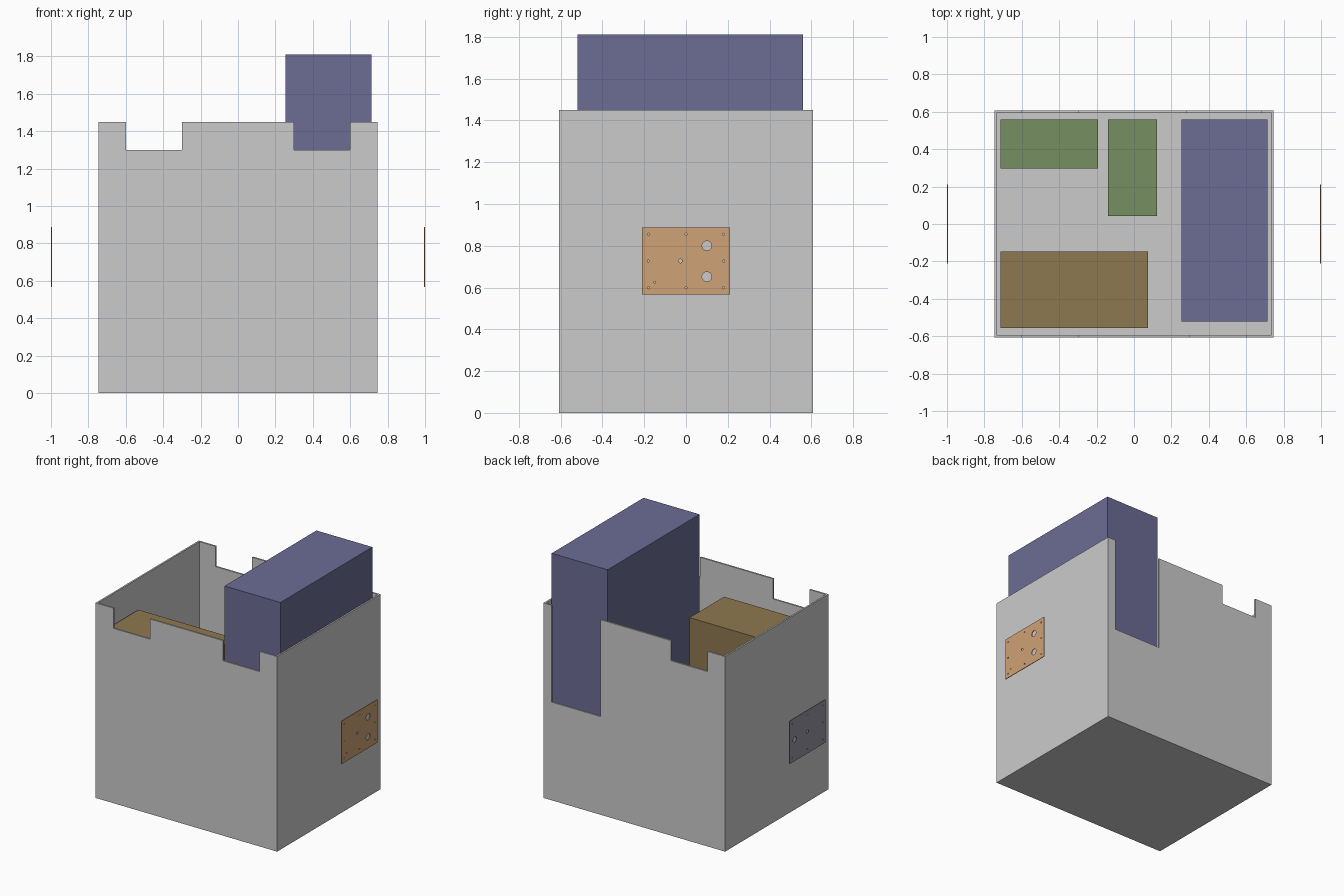
import bpy, math

if "Cube" in bpy.data.objects:
    bpy.data.objects.remove(bpy.data.objects["Cube"])

GREY_BLUE = (0.30, 0.30, 0.36, 1)
COPPER = (0.62, 0.36, 0.18, 1)
BLUE = (0.15, 0.15, 0.30, 1)
GREEN = (0.18, 0.28, 0.12, 1)
BROWN = (0.27, 0.19, 0.08, 1)


def paint(obj, name, color):
    mat = bpy.data.materials.get(name) or bpy.data.materials.new(name)
    mat.diffuse_color = color
    mat.use_nodes = True
    mat.node_tree.nodes["Principled BSDF"].inputs["Base Color"].default_value = mat.diffuse_color
    obj.data.materials.append(mat)


def box(name, x, y, z):
    """Box from (min, max) ranges."""
    bpy.ops.mesh.primitive_cube_add(size=1)
    obj = bpy.context.object
    obj.name = name
    for v in obj.data.vertices:
        v.co = [r[0] + (c + 0.5) * (r[1] - r[0]) for c, r in zip(v.co, (x, y, z))]
    return obj


def drill(x, y, z, r):
    """Cylinder cutter along x."""
    bpy.ops.mesh.primitive_cylinder_add(vertices=24, radius=r, depth=0.1,
                                        location=(x, y, z),
                                        rotation=(0, math.pi / 2, 0))
    return bpy.context.object


def cut(obj, cutters):
    """Subtract the cutters, bake the result and delete them."""
    for c in cutters:
        c.hide_render = True
        mod = obj.modifiers.new("cut", 'BOOLEAN')
        mod.operation = 'DIFFERENCE'
        mod.solver = 'EXACT'
        mod.object = c
    bpy.context.view_layer.update()
    deps = bpy.context.evaluated_depsgraph_get()
    mesh = bpy.data.meshes.new_from_object(obj.evaluated_get(deps))
    obj.modifiers.clear()
    obj.data = mesh
    for c in cutters:
        bpy.data.objects.remove(c)


# Open crate with notched front and back walls
W, D, H, T = 0.747, 0.607, 1.45, 0.0125
crate = box("crate", (-W, W), (-D, D), (0, H))
cut(crate, [
    box("cavity", (T - W, W - T), (T - D, D - T), (T, 2)),
    box("left_notch", (-0.6, -0.3), (-1, 1), (1.3, 2)),
    box("right_notch", (0.3, 0.6), (-1, 1), (1.3, 2)),
    box("back_slot", (0.28, 0.68), (0.4, 1), (0.73, 2)),
])

# Boxes standing inside the crate
contents = [
    ("tall_box", (0.253, 0.713), (-0.52, 0.56), 1.81, "blue", BLUE),
    ("wide_box", (-0.715, 0.075), (-0.555, -0.148), 1.232, "brown", BROWN),
    ("small_box_left", (-0.715, -0.192), (0.298, 0.56), 0.8, "green", GREEN),
    ("small_box_middle", (-0.14, 0.124), (0.042, 0.56), 0.8, "green", GREEN),
]
for name, x, y, top, mat, color in contents:
    paint(box(name, x, y, (T, top)), mat, color)

# Thin drilled plates floating beside the crate
ZC = 0.727
screws = [(y, ZC + dz, 0.005) for y in (-0.18, 0, 0.18)
          for dz in (-0.128, 0, 0.128) if (y, dz) != (0, 0)]
plates = [
    ("right_plate", 1, "copper", COPPER,
     [(0.1, 0.80, 0.023), (0.1, 0.652, 0.023), (-0.027, ZC, 0.009),
      (-0.15, 0.625, 0.004)]),
    ("left_plate", -1, "grey_blue", GREY_BLUE,
     [(0.15, ZC, 0.02), (0, ZC, 0.012)]),
]
for name, side, mat, color, holes in plates:
    x = sorted((side * 0.995, side * 1.0))
    plate = box(name, x, (-0.21, 0.21), (ZC - 0.16, ZC + 0.16))
    cut(plate, [drill(side, *h) for h in holes + screws])
    plate.data.materials.clear()
    paint(plate, mat, color)
